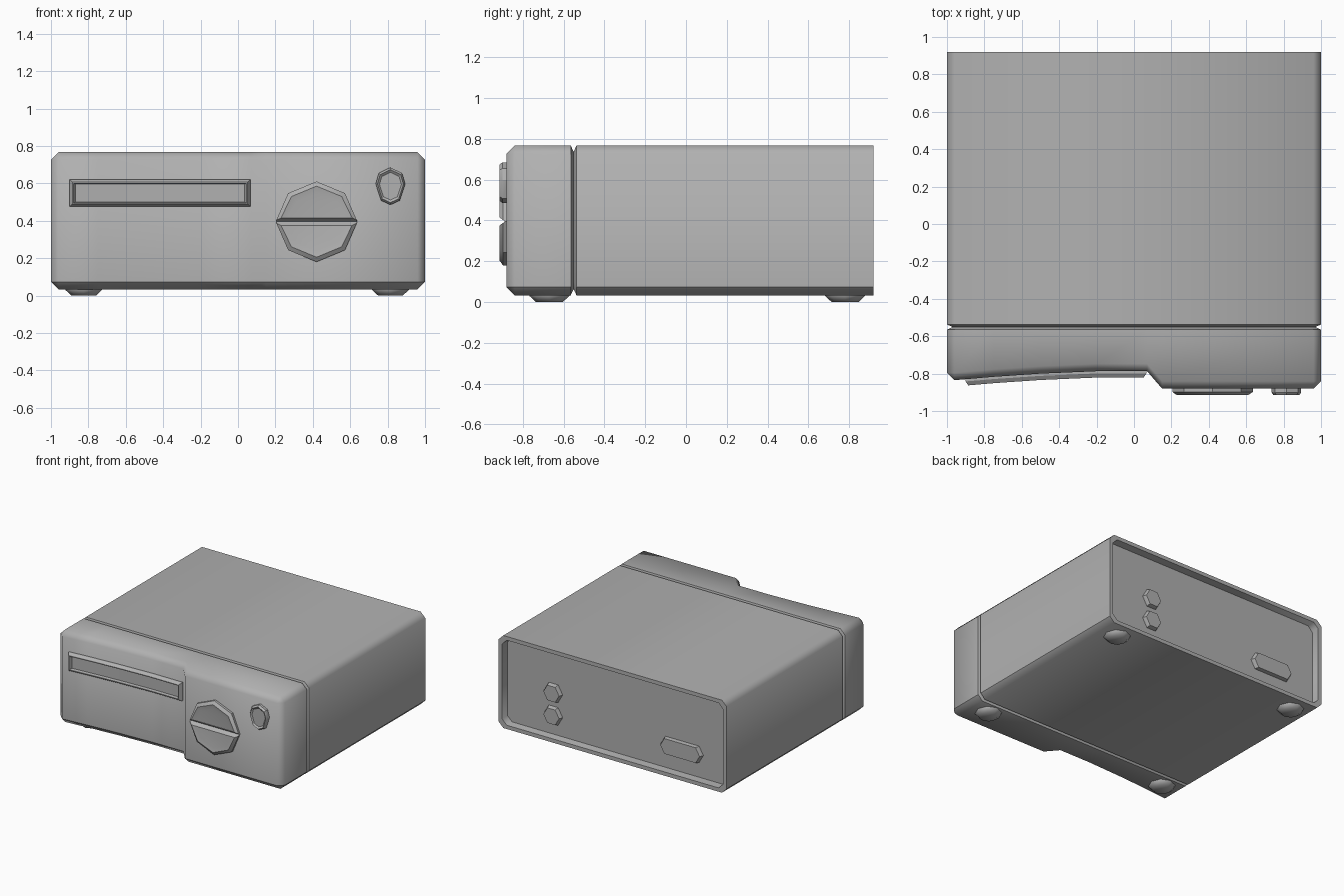
import bpy, bmesh
from math import cos, sin, pi, radians

if "Cube" in bpy.data.objects:
    bpy.data.objects.remove(bpy.data.objects["Cube"])

Z0, Z1, C = 0.033, 0.767, 0.04          # case bottom, top, corner chamfer

GREY = bpy.data.materials.new("mid_grey")
GREY.diffuse_color = (0.44, 0.44, 0.44, 1)
GREY.use_nodes = True
GREY.node_tree.nodes["Principled BSDF"].inputs["Base Color"].default_value = GREY.diffuse_color


def finish(name, bm, angle=50, crisp_base=False):
    bmesh.ops.remove_doubles(bm, verts=bm.verts, dist=1e-5)
    bmesh.ops.recalc_face_normals(bm, faces=bm.faces)
    me = bpy.data.meshes.new(name)
    bm.to_mesh(me)
    bm.free()
    me.materials.append(GREY)
    ob = bpy.data.objects.new(name, me)
    bpy.context.collection.objects.link(ob)
    bpy.ops.object.select_all(action='DESELECT')
    ob.select_set(True)
    bpy.context.view_layer.objects.active = ob
    bpy.ops.object.shade_smooth_by_angle(angle=radians(angle))
    if crisp_base:                       # hard line above the lower chamfer
        for e in me.edges:
            if all(abs(me.vertices[v].co.z - Z0 - C) < 1e-4 for v in e.vertices):
                e.use_edge_sharp = True
    return ob


def loft(rings, first=True, last=True):
    """Skin a list of closed rings of equal length, with optional end caps."""
    bm = bmesh.new()
    vs = [[bm.verts.new(p) for p in r] for r in rings]
    n = len(vs[0])
    for a, b in zip(vs, vs[1:]):
        for i in range(n):
            j = (i + 1) % n
            bm.faces.new((a[i], a[j], b[j], b[i]))
    if first:
        bm.faces.new(vs[0])
    if last:
        bm.faces.new(vs[-1])
    return bm, vs


def case_ring(y, inset):
    """Chamfered rectangle in the xz plane."""
    x, lo, hi = 1 - inset, Z0 + inset, Z1 - inset
    return [(-x + C, y, lo), (x - C, y, lo), (x, y, lo + C), (x, y, hi - C),
            (x - C, y, hi), (-x + C, y, hi), (-x, y, hi - C), (-x, y, lo + C)]


def stud(name, outline, cx, cz, steps):
    """Raised part on a y-facing surface; steps = (y, scale) pairs."""
    bm, _ = loft([[(cx + px * s, y, cz + pz * s) for px, pz in outline]
                  for y, s in steps])
    finish(name, bm, 30)


def polygon(n, r):
    return [(r * cos(2 * pi * i / n), r * sin(2 * pi * i / n)) for i in range(n)]


# Main case: V groove at the front end, rimmed recess at the back
bm, _ = loft([case_ring(-0.551, 0.03), case_ring(-0.537, 0), case_ring(0.92, 0),
              case_ring(0.92, 0.03), case_ring(0.86, 0.035)])
finish("main_case", bm, crisp_base=True)

# Front panel: columns follow the scooped contour seen from above
contour = [(-0.96, -0.835), (-0.75, -0.817), (-0.5, -0.80), (-0.2, -0.787),
           (0.07, -0.787), (0.15, -0.88), (0.96, -0.88)]


def column(x, yf, end=False):
    yb = -0.565
    k = C if end else 0
    lo, hi, f = Z0 + k, Z1 - k, yf + k
    c = 0 if end else C
    return [(x, yb, lo), (x, f + c, lo), (x, f, lo + c),
            (x, f, hi - c), (x, f + c, hi), (x, yb, hi)]


cols = ([column(-1, -0.835, True)] + [column(x, y) for x, y in contour]
        + [column(1, -0.88, True)])
bm = bmesh.new()
vs = [[bm.verts.new(p) for p in c] for c in cols]
for a, b in zip(vs, vs[1:]):
    for i in range(5):
        bm.faces.new((a[i], a[i + 1], b[i + 1], b[i]))
for c in (vs[0], vs[-1]):
    bm.faces.new((c[0], c[1], c[4], c[5]))
bmesh.ops.remove_doubles(bm, verts=bm.verts, dist=1e-5)
bmesh.ops.dissolve_degenerate(bm, edges=bm.edges, dist=1e-5)
finish("front_panel", bm, crisp_base=True)

# Back of the front panel, forming the other half of the groove
bm, _ = loft([case_ring(-0.565, 0), case_ring(-0.551, 0.03)], first=False)
finish("panel_groove", bm)


# Slot frame: raised, recessed strip that follows the scoop
def scoop_y(x):
    x = min(max(x, -0.96), 0.07)
    for (xa, ya), (xb, yb) in zip(contour, contour[1:]):
        if x <= xb:
            return ya + (yb - ya) * (x - xa) / (xb - xa)


def slot_ring(inset_x, inset_z, out):
    xs = [-0.9 + inset_x, -0.75, -0.5, -0.2, 0.066 - inset_x]
    lo, hi = 0.475 + inset_z, 0.62 - inset_z
    return ([(x, scoop_y(x) - out, lo) for x in xs]
            + [(x, scoop_y(x) - out, hi) for x in reversed(xs)])


bm, vs = loft([slot_ring(0, 0, -0.01), slot_ring(0, 0, 0.012), slot_ring(0.014, 0.014, 0.034),
               slot_ring(0.02, 0.02, 0.034), slot_ring(0.03, 0.024, 0.01)],
              first=False, last=False)
floor = vs[-1]
for k in range(4):
    bm.faces.new((floor[k], floor[k + 1], floor[8 - k], floor[9 - k]))
finish("slot_frame", bm, 30)

# Dial: two half octagons with a V groove between them and a shallow dish
for name, s in (("dial_upper", 1), ("dial_lower", -1)):
    def half(r, y, gap):
        arc = [(r * cos(pi * i / 4), max(r * sin(pi * i / 4), gap)) for i in range(5)]
        return [(0.42 + px, y, 0.395 + s * pz) for px, pz in arc]
    bm, _ = loft([half(0.215, -0.87, 0), half(0.215, -0.888, 0),
                  half(0.215, -0.898, 0.008), half(0.19, -0.915, 0.02),
                  half(0.155, -0.908, 0.02)])
    finish(name, bm, 30)

# Button beside the dial, with a dished centre
egg = [(0, 0.1), (0.062, 0.07), (0.079, 0.012), (0.05, -0.077),
       (0, -0.1), (-0.05, -0.077), (-0.079, 0.012), (-0.062, 0.07)]
stud("button", egg, 0.815, 0.585,
     [(-0.87, 1), (-0.9, 1), (-0.915, 0.88), (-0.905, 0.74)])

# Rear sockets
for i, z in enumerate((0.40, 0.22)):
    stud(f"round_socket_{i + 1}", polygon(6, 0.08), 0.56, z,
         [(0.85, 1), (0.865, 1), (0.89, 0.86)])
pill = [(px + (0.11 if px > 0 else -0.11), pz) for px, pz in polygon(6, 0.075)]
stud("wide_socket", pill, -0.57, 0.25, [(0.85, 1), (0.865, 1), (0.89, 0.93)])

# Feet
for i, (x, y) in enumerate((x, y) for x in (-0.825, 0.815) for y in (-0.67, 0.78)):
    bm, _ = loft([[(x + px, y + py, z) for px, py in polygon(8, r)]
                  for r, z in ((0.066, 0), (0.098, 0.03), (0.098, 0.045))])
    finish(f"foot_{i + 1}", bm, 50)
